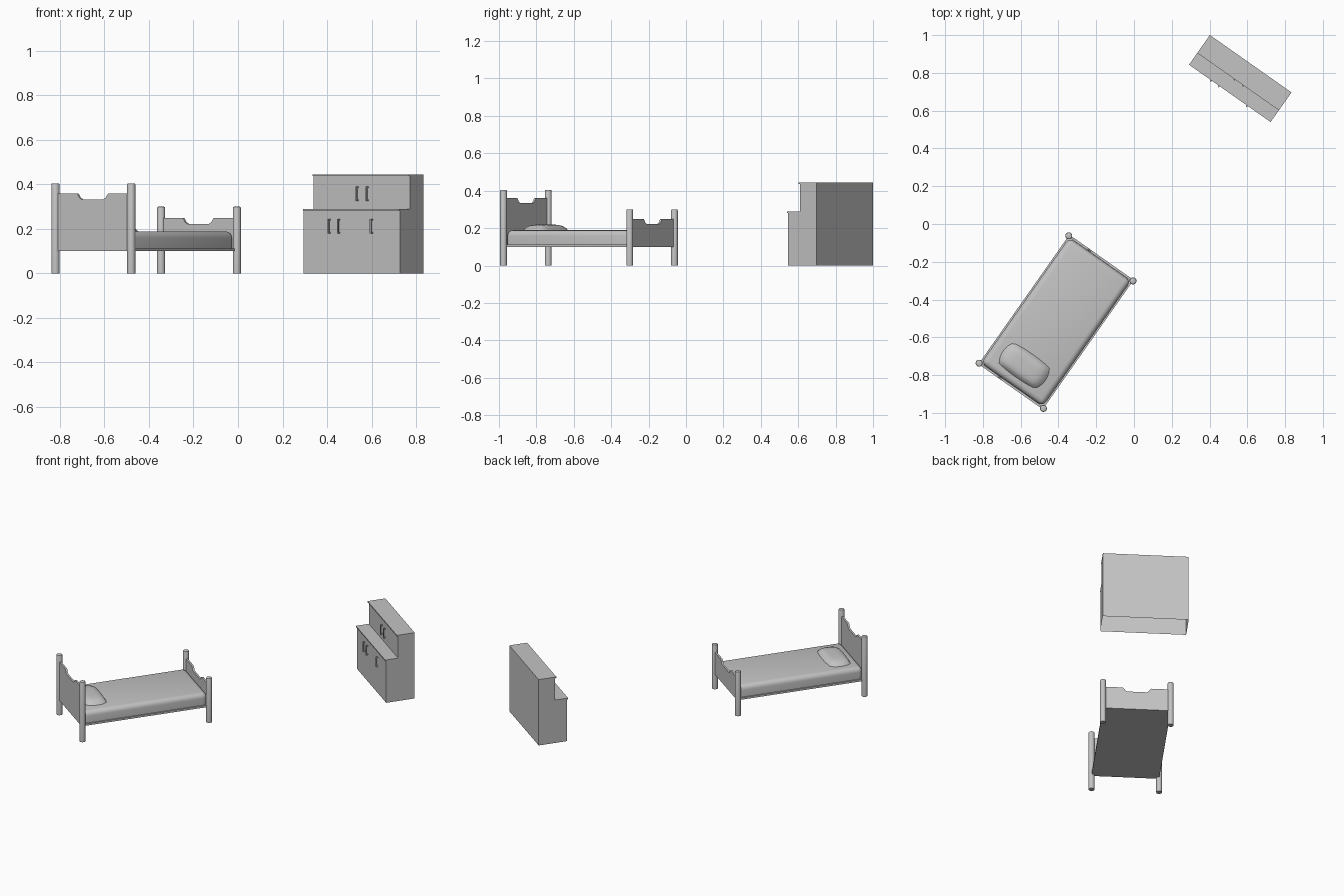
import bpy, bmesh, math
from mathutils import Matrix

if "Cube" in bpy.data.objects:
    bpy.data.objects.remove(bpy.data.objects["Cube"])

grey = bpy.data.materials.new("light grey")
grey.diffuse_color = (0.55, 0.55, 0.55, 1)
grey.use_nodes = True
grey.node_tree.nodes["Principled BSDF"].inputs["Base Color"].default_value = grey.diffuse_color

TURN = Matrix.Rotation(math.radians(-35.1), 4, 'Z')
BED = Matrix.Translation((-0.4125, -0.519, 0)) @ TURN
CAB = Matrix.Translation((0.5625, 0.77, 0)) @ TURN


def finish(name, bm, frame, smooth=None):
    bmesh.ops.recalc_face_normals(bm, faces=bm.faces)
    me = bpy.data.meshes.new(name)
    bm.to_mesh(me)
    bm.free()
    ob = bpy.data.objects.new(name, me)
    bpy.context.collection.objects.link(ob)
    me.materials.append(grey)
    ob.matrix_world = frame
    if smooth:
        bpy.ops.object.select_all(action='DESELECT')
        ob.select_set(True)
        bpy.context.view_layer.objects.active = ob
        bpy.ops.object.shade_smooth_by_angle(angle=math.radians(smooth))
    return ob


def add_box(bm, x0, x1, y0, y1, z0, z1):
    m = Matrix.Translation(((x0 + x1) / 2, (y0 + y1) / 2, (z0 + z1) / 2)) \
        @ Matrix.Diagonal((x1 - x0, y1 - y0, z1 - z0, 1))
    bmesh.ops.create_cube(bm, size=1, matrix=m)


def box(name, frame, *dims):
    bm = bmesh.new()
    add_box(bm, *dims)
    return finish(name, bm, frame)


def extrude_profile(bm, pts, vec):
    f = bm.faces.new([bm.verts.new(p) for p in pts])
    new = bmesh.ops.extrude_face_region(bm, geom=[f], use_keep_orig=True)['geom']
    bmesh.ops.translate(bm, vec=vec, verts=[v for v in new if isinstance(v, bmesh.types.BMVert)])


# ---- bed: head end at local -y, foot end at +y ----
W, L = 0.208, 0.4125


def post(name, x, y, h):
    bm = bmesh.new()
    bmesh.ops.create_cone(bm, cap_ends=True, segments=16, radius1=0.0185, radius2=0.0185,
                          depth=h, matrix=Matrix.Translation((x, y, h / 2)))
    rim = [e for e in bm.edges if all(v.co.z > h - 1e-4 for v in e.verts)]
    bmesh.ops.bevel(bm, geom=rim, offset=0.006, segments=2, affect='EDGES', profile=0.5)
    finish(name, bm, BED, 40)


def board(name, y, top):
    # notched top edge
    half = [(0.06, top - 0.027), (0.072, top - 0.02), (0.083, top - 0.003), (0.09, top), (W, top), (W, 0.10)]
    prof = half + [(-x, z) for x, z in reversed(half)]
    bm = bmesh.new()
    extrude_profile(bm, [(x, y - 0.006, z) for x, z in prof], (0, 0.012, 0))
    finish(name, bm, BED)


for end, y, ph, bh in (("head", -L, 0.405, 0.36), ("foot", L, 0.30, 0.25)):
    for side, x in (("left", -W), ("right", W)):
        post(f"{end}_post_{side}", x, y, ph)
    board(f"{end}board", y, bh)

box("bed_base", BED, -W, W, -L, L, 0.10, 0.113)

# soft mattress with rounded edges
bm = bmesh.new()
add_box(bm, -0.2, 0.2, -0.406, 0.406, 0.111, 0.189)
bmesh.ops.bevel(bm, geom=[e for e in bm.edges if any(v.co.z > 0.15 for v in e.verts)],
                offset=0.03, segments=4, affect='EDGES', profile=0.5)
finish("mattress", bm, BED, 50)

# pillow: a domed cushion
bm = bmesh.new()
bmesh.ops.create_grid(bm, x_segments=12, y_segments=10, size=1)
for v in bm.verts:
    s, t = v.co.x, v.co.y
    z = 0.182 + 0.037 * ((1 - s ** 4) * (1 - t ** 4)) ** 0.6
    v.co = (-0.005 + 0.143 * s * (1 - 0.15 * t * t), -0.286 + 0.079 * t * (1 - 0.1 * s * s), z)
edge = [e for e in bm.edges if e.is_boundary]
bmesh.ops.holes_fill(bm, edges=edge, sides=0)
finish("pillow", bm, BED, 50)

# ---- stepped cabinet: front at local -y, open underneath ----
HX, BACK = 0.264, 0.096
profile = [(-0.09, 0), (-0.09, 0.282), (-0.012, 0.282), (-0.012, 0.437), (BACK, 0.437), (BACK, 0)]
bm = bmesh.new()
extrude_profile(bm, [(-HX, y, z) for y, z in profile], (2 * HX, 0, 0))
bmesh.ops.delete(bm, geom=[f for f in bm.faces if all(v.co.z < 1e-4 for v in f.verts)],
                 context='FACES_ONLY')
finish("cabinet_body", bm, CAB)

box("lower_worktop", CAB, -HX, HX, -0.096, -0.010, 0.282, 0.290)
box("upper_top", CAB, -HX, HX, -0.020, BACK, 0.437, 0.445)


# door handles: a bar on two stubs
def handle(name, x, front, z):
    bm = bmesh.new()
    add_box(bm, x - 0.0035, x + 0.0035, front - 0.014, front - 0.008, z - 0.033, z + 0.033)
    for s in (-1, 1):
        c = z + s * 0.029
        add_box(bm, x - 0.0035, x + 0.0035, front - 0.009, front + 0.001, c - 0.004, c + 0.004)
    finish(name, bm, CAB)


for i, x in enumerate((-0.12, -0.068, 0.112)):
    handle(f"lower_handle_{i + 1}", x, -0.09, 0.212)
for i, x in enumerate((-0.022, 0.033)):
    handle(f"upper_handle_{i + 1}", x, -0.012, 0.358)
